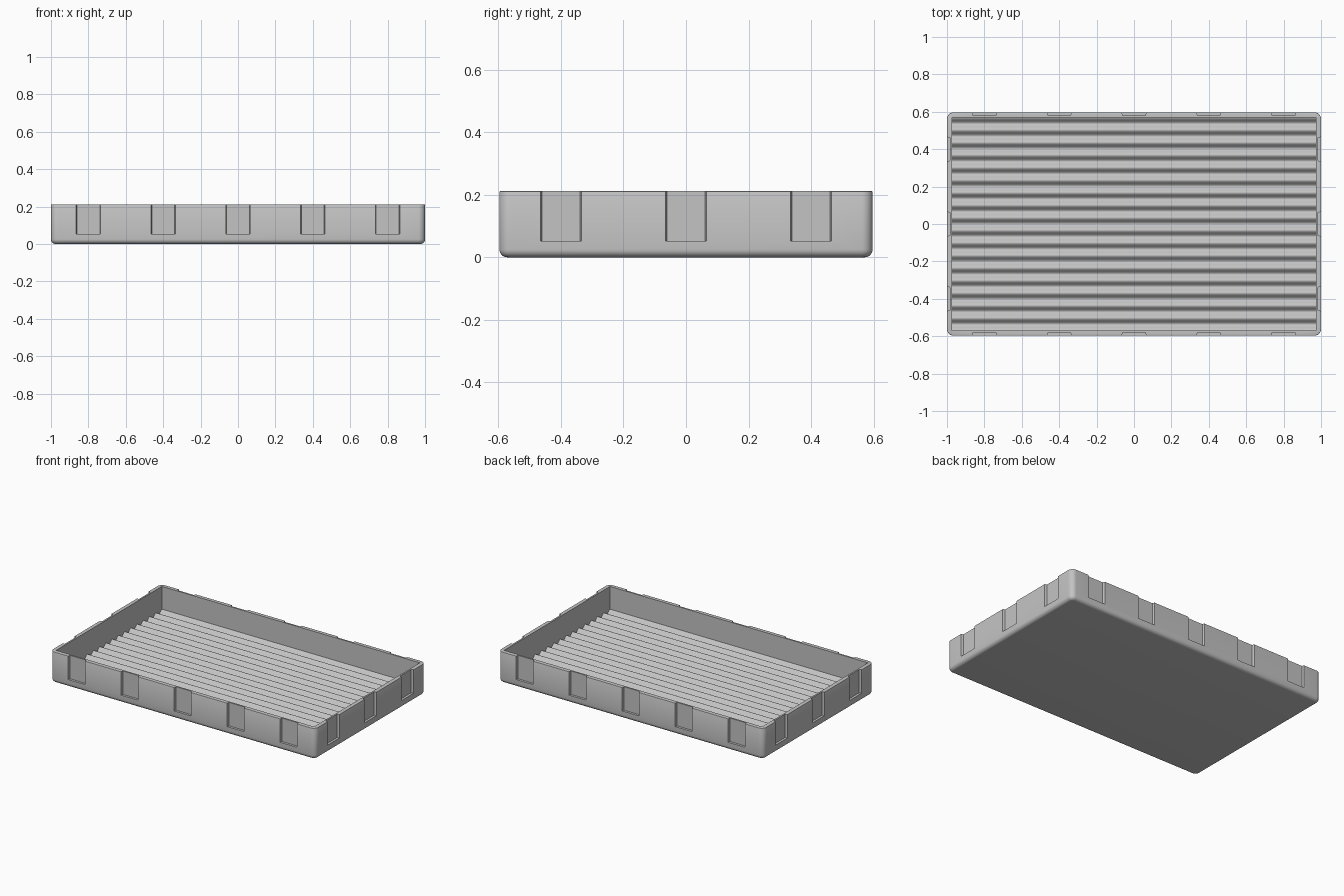
import bpy
import bmesh
from math import cos, pi, radians
from mathutils import Matrix

LENGTH, WIDTH, HEIGHT = 2.0, 1.194, 0.212
WALL = 0.027
FLOOR, WAVE, RIDGES, STEPS = 0.045, 0.012, 17, 12
NOTCH_OUT, NOTCH_IN, NOTCH_DEPTH, NOTCH_Z = 0.065, 0.061, 0.016, 0.052

if "Cube" in bpy.data.objects:
    bpy.data.objects.remove(bpy.data.objects["Cube"], do_unlink=True)

grey = bpy.data.materials.new("light grey plastic")
grey.use_nodes = True
colour = (0.55, 0.55, 0.55, 1)
grey.diffuse_color = colour
grey.node_tree.nodes["Principled BSDF"].inputs["Base Color"].default_value = colour


def add_object(name, bm):
    bmesh.ops.recalc_face_normals(bm, faces=bm.faces[:])
    mesh = bpy.data.meshes.new(name)
    bm.to_mesh(mesh)
    bm.free()
    mesh.materials.append(grey)
    obj = bpy.data.objects.new(name, mesh)
    bpy.context.collection.objects.link(obj)
    return obj


def add_prism(bm, points, offset):
    """Close a polygon and extrude it into a solid."""
    face = bm.faces.new([bm.verts.new(p) for p in points])
    new = bmesh.ops.extrude_face_region(bm, geom=[face])["geom"]
    verts = [v for v in new if isinstance(v, bmesh.types.BMVert)]
    bmesh.ops.translate(bm, verts=verts, vec=offset)
    return verts + list(face.verts)


def round_edges(bm, rule, radius, segments):
    edges = [e for e in bm.edges if rule(e.verts[0].co.z, e.verts[1].co.z)]
    bmesh.ops.bevel(bm, geom=edges, offset=radius, segments=segments,
                    profile=0.5, affect='EDGES', clamp_overlap=True)


# Tray body: block with rounded corners, soft base edge and fine rim edge
bm = bmesh.new()
bmesh.ops.create_cube(bm, size=1)
bmesh.ops.scale(bm, verts=bm.verts, vec=(LENGTH, WIDTH, HEIGHT))
bmesh.ops.translate(bm, verts=bm.verts, vec=(0, 0, HEIGHT / 2))
round_edges(bm, lambda a, b: abs(a - b) > 0.1, 0.035, 8)
round_edges(bm, lambda a, b: max(a, b) < 0.001, 0.025, 6)
round_edges(bm, lambda a, b: min(a, b) > HEIGHT - 0.001, 0.003, 2)
tray = add_object("tray", bm)

# Cavity cutter with a corrugated underside
half_x, half_y = LENGTH / 2 - WALL, WIDTH / 2 - WALL
count = RIDGES * STEPS
profile = []
for i in range(count + 1):
    t = i / count
    z = FLOOR + WAVE * cos(2 * pi * RIDGES * t)
    profile.append((-half_x, (2 * t - 1) * half_y, z))
profile += [(-half_x, half_y, HEIGHT + 0.1), (-half_x, -half_y, HEIGHT + 0.1)]
bm = bmesh.new()
add_prism(bm, profile, (2 * half_x, 0, 0))
cavity = add_object("cavity_cutter", bm)

# Shallow tapered notches around the outside of the walls
bm = bmesh.new()


def add_notch(along, reach, angle):
    slope = (NOTCH_OUT - NOTCH_IN) / NOTCH_DEPTH
    far = 0.02
    wide = NOTCH_OUT + slope * far
    inner, outer = -reach + NOTCH_DEPTH, -reach - far
    points = [(along - wide, outer, NOTCH_Z), (along + wide, outer, NOTCH_Z),
              (along + NOTCH_IN, inner, NOTCH_Z), (along - NOTCH_IN, inner, NOTCH_Z)]
    verts = add_prism(bm, points, (0, 0, HEIGHT))
    bmesh.ops.rotate(bm, verts=verts, cent=(0, 0, 0),
                     matrix=Matrix.Rotation(radians(angle), 3, 'Z'))


for turn in (0, 180):
    for i in range(-2, 3):
        add_notch(i * 0.4, WIDTH / 2, turn)
    for i in range(-1, 2):
        add_notch(i * 0.4, LENGTH / 2, turn + 90)
notches = add_object("notch_cutter", bm)

# Cut the body, then discard the cutters
bpy.ops.object.select_all(action='DESELECT')
bpy.context.view_layer.objects.active = tray
tray.select_set(True)
for cutter in (cavity, notches):
    cutter.hide_render = True
    mod = tray.modifiers.new(cutter.name, 'BOOLEAN')
    mod.operation = 'DIFFERENCE'
    mod.solver = 'EXACT'
    mod.object = cutter
    bpy.ops.object.modifier_apply(modifier=mod.name)
    bpy.data.objects.remove(cutter, do_unlink=True)

bpy.ops.object.shade_smooth_by_angle(angle=radians(35))
